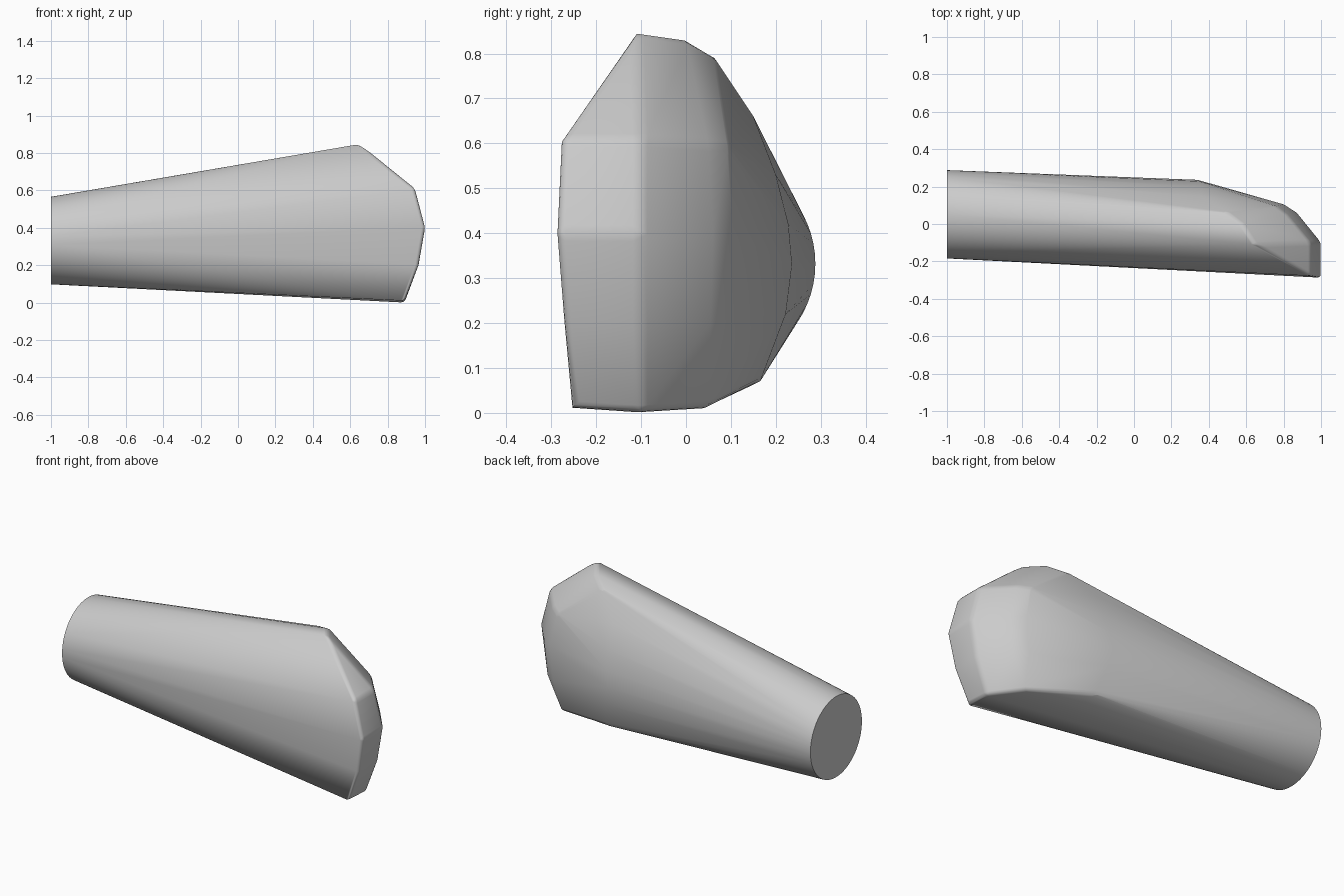
import bpy, bmesh, math

cube = bpy.data.objects.get("Cube")
if cube:
    bpy.data.objects.remove(cube)

grey = bpy.data.materials.new("plain grey")
grey.use_nodes = True
colour = (0.6, 0.6, 0.6, 1)
grey.diffuse_color = colour
grey.node_tree.nodes["Principled BSDF"].inputs["Base Color"].default_value = colour

bm = bmesh.new()

# round base of the handle
SIDES = 64
for i in range(SIDES):
    a = math.tau * i / SIDES
    bm.verts.new((-1, 0.052 + 0.236 * math.cos(a), 0.332 + 0.234 * math.sin(a)))

# tip slices, each running from the front face to the rounded back
slices = [
    [(0.65, -0.11, 0.848), (0.58, 0.0, 0.832), (0.5, 0.06, 0.795)],
    [(0.945, -0.277, 0.61), (0.945, -0.1, 0.61), (0.82, 0.05, 0.6), (0.76, 0.095, 0.59)],
    [(1.0, -0.287, 0.4), (1.0, -0.1, 0.4), (0.87, 0.06, 0.4), (0.8, 0.105, 0.4)],
    [(0.965, -0.272, 0.2), (0.965, -0.1, 0.2), (0.85, 0.055, 0.2), (0.78, 0.1, 0.2)],
    [(0.89, -0.254, 0.01), (0.89, -0.1, 0.0), (0.76, 0.05, 0.01)],
]
# curved shoulder where the handle meets the tip
shoulder = [(0.36, 0.15, 0.66), (0.36, 0.2, 0.53), (0.35, 0.228, 0.42),
            (0.34, 0.236, 0.33), (0.36, 0.222, 0.22), (0.4, 0.165, 0.07),
            (0.42, 0.08, 0.03)]
for row in slices + [shoulder]:
    for p in row:
        bm.verts.new(p)

# wrap everything in one convex skin
hull = bmesh.ops.convex_hull(bm, input=bm.verts[:])
loose = [v for v in bm.verts if not v.link_faces]
bmesh.ops.delete(bm, geom=loose, context='VERTS')
bmesh.ops.dissolve_limit(bm, angle_limit=math.radians(1), verts=bm.verts[:], edges=bm.edges[:])
bmesh.ops.recalc_face_normals(bm, faces=bm.faces[:])

# soften the tip edges, leaving the base rim crisp
edges = [e for e in bm.edges
         if max(v.co.x for v in e.verts) > -0.9 and e.calc_face_angle(0) > math.radians(22)]
bmesh.ops.bevel(bm, geom=edges, offset=0.018, segments=3, profile=0.5,
                affect='EDGES', clamp_overlap=True)

mesh = bpy.data.meshes.new("tapered_handle")
bm.to_mesh(mesh)
bm.free()
mesh.materials.append(grey)
handle = bpy.data.objects.new("tapered_handle", mesh)
bpy.context.collection.objects.link(handle)
bpy.context.view_layer.objects.active = handle
handle.select_set(True)
bpy.ops.object.shade_smooth_by_angle(angle=math.radians(35))
